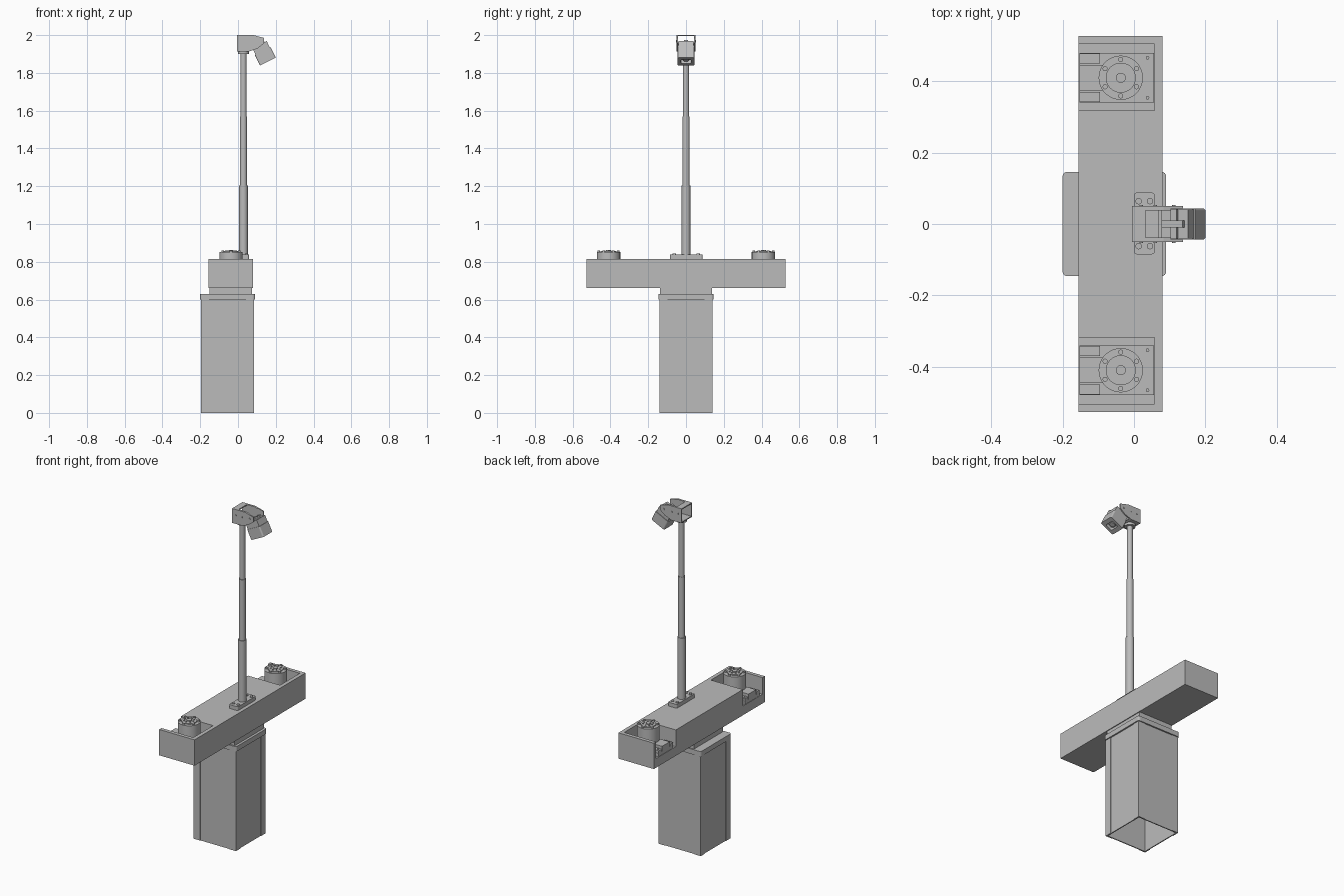
import bpy, bmesh, math
from mathutils import Matrix, Vector

if "Cube" in bpy.data.objects:
    bpy.data.objects.remove(bpy.data.objects["Cube"], do_unlink=True)

GREY = (0.5, 0.5, 0.5, 1)
metal = bpy.data.materials.new("plain grey")
metal.use_nodes = True
metal.diffuse_color = GREY
metal.node_tree.nodes["Principled BSDF"].inputs["Base Color"].default_value = GREY


def finish(name, bm):
    bmesh.ops.recalc_face_normals(bm, faces=bm.faces)
    mesh = bpy.data.meshes.new(name)
    bm.to_mesh(mesh)
    bm.free()
    mesh.materials.append(metal)
    obj = bpy.data.objects.new(name, mesh)
    bpy.context.collection.objects.link(obj)
    return obj


def activate(obj):
    bpy.ops.object.select_all(action='DESELECT')
    obj.select_set(True)
    bpy.context.view_layer.objects.active = obj


def box(name, x, y, z, bevel=0):
    """Box from (low, high) ranges, optionally with rounded upright edges."""
    bm = bmesh.new()
    bmesh.ops.create_cube(bm, size=1)
    for v in bm.verts:
        v.co = [r[0] if c < 0 else r[1] for c, r in zip(v.co, (x, y, z))]
    if bevel:
        upright = [e for e in bm.edges
                   if abs(e.verts[0].co.z - e.verts[1].co.z) > 1e-5]
        bmesh.ops.bevel(bm, geom=upright, offset=bevel, segments=4,
                        profile=0.5, affect='EDGES')
    return finish(name, bm)


def cylinder(name, x, y, z, radius, sides=32):
    bm = bmesh.new()
    bmesh.ops.create_cone(bm, cap_ends=True, segments=sides, radius1=radius,
                          radius2=radius, depth=z[1] - z[0])
    bmesh.ops.translate(bm, verts=bm.verts, vec=(x, y, sum(z) / 2))
    obj = finish(name, bm)
    activate(obj)
    bpy.ops.object.shade_smooth_by_angle(angle=math.radians(35))
    return obj


def prism(name, points, push):
    """Extrude a flat outline of 3D points along a vector."""
    bm = bmesh.new()
    face = bm.faces.new([bm.verts.new(p) for p in points])
    new = bmesh.ops.extrude_face_region(bm, geom=[face])["geom"]
    bmesh.ops.translate(bm, vec=push,
                        verts=[g for g in new if isinstance(g, bmesh.types.BMVert)])
    return finish(name, bm)


def cut(obj, *cutters):
    for cutter in cutters:
        mod = obj.modifiers.new("cut", 'BOOLEAN')
        mod.operation = 'DIFFERENCE'
        mod.solver = 'EXACT'
        mod.object = cutter
        activate(obj)
        bpy.ops.object.modifier_apply(modifier=mod.name)
        bpy.data.objects.remove(cutter, do_unlink=True)
    return obj


# Hollow column with slightly raised corner posts
cx, half, post, raised = -0.056, 0.14, 0.042, 0.003
outline = []
for sx, sy in ((1, 1), (-1, 1), (-1, -1), (1, -1)):
    corner = [(half - raised, half - post), (half, half - post), (half, half),
              (half - post, half), (half - post, half - raised)]
    if sx * sy < 0:
        corner.reverse()
    outline += [(cx + sx * px, sy * py, 0) for px, py in corner]
column = prism("column", outline, (0, 0, 0.6))
inner = half - 0.009
cut(column, box("column_bore", (cx - inner, cx + inner), (-inner, inner), (-0.1, 0.595)))
box("column_cap", (-0.2, 0.09), (-0.146, 0.146), (0.6, 0.63), bevel=0.012)
box("neck", (-0.15, 0.075), (-0.138, 0.138), (0.63, 0.66))

# Cross beam with a pocket open to one side at each end
FLOOR, TOP = 0.715, 0.815
beam = box("cross_beam", (-0.155, 0.08), (-0.527, 0.527), (0.66, TOP))
cut(beam, *[box("pocket", (-0.3, 0.057), sorted((s * 0.318, s * 0.505)), (FLOOR, 1))
            for s in (-1, 1)])


def ring(name, x, y, z, ring_radius, radius, count, start=0, sides=12):
    for i in range(count):
        a = start + math.tau * i / count
        cylinder(f"{name}_{i + 1}", x + ring_radius * math.cos(a),
                 y + ring_radius * math.sin(a), z, radius, sides)


# Rotary drives standing in the pockets
for label, y in (("front", -0.41), ("back", 0.41)):
    mx = -0.037
    box(label + "_drive_plate", (-0.153, 0.056), (y - 0.07, y + 0.07), (FLOOR, 0.735))
    box(label + "_drive_block", (-0.153, -0.08), (y - 0.036, y + 0.036), (0.735, 0.765))
    for s in (-1, 1):
        box(f"{label}_drive_clamp_{s}", (-0.153, -0.095),
            sorted((y + s * 0.04, y + s * 0.068)), (0.735, 0.75))
        for bx in (-0.14, -0.11, 0.038):
            cylinder(f"{label}_clamp_bolt", bx, y + s * 0.056, (0.733, 0.754), 0.005, 12)
    cylinder(label + "_drive_body", mx, y, (0.735, 0.852), 0.062, 48)
    cylinder(label + "_drive_flange", mx, y, (0.85, 0.857), 0.042, 48)
    ring(label + "_flange_bolt", mx, y, (0.85, 0.86), 0.051, 0.007, 6, math.pi / 6)
    ring(label + "_hub_pin", mx, y, (0.855, 0.861), 0.027, 0.004, 8)
    cylinder(label + "_drive_hub", mx, y, (0.855, 0.862), 0.014, 24)

# Telescopic pole on a bolted foot
PX = 0.029
box("pole_foot", (0, 0.058), (-0.085, 0.088), (TOP, 0.838), bevel=0.008)
for fx in (0.013, 0.045):
    for fy in (-0.062, 0.064):
        cylinder("foot_bolt", fx, fy, (0.83, 0.843), 0.009, 16)
cylinder("pole_lower", PX, 0, (0.83, 1.205), 0.023)
cylinder("pole_middle", PX, 0, (1.2, 1.57), 0.019)
cylinder("pole_upper", PX, 0, (1.56, 1.91), 0.016)
cylinder("pole_collar", PX, 0, (1.9, 1.916), 0.03)

# Head bracket: folded shell, open at both ends and partly on top
side = [(-0.005, 1.914), (-0.005, 2.0), (0.082, 2.0), (0.138, 1.985),
        (0.138, 1.957), (0.105, 1.93), (0.06, 1.914)]
bracket = prism("head_bracket", [(x, -0.05, z) for x, z in side], (0, 0.1, 0))
cut(bracket,
    box("bracket_tunnel", (-0.1, 0.3), (-0.043, 0.043), (1.92, 1.994)),
    box("bracket_window", (0.032, 0.3), (-0.038, 0.038), (1.925, 2.1)),
    box("bracket_mouth", (0.07, 0.3), (-0.043, 0.043), (1.8, 1.96)))
for s in (-1, 1):
    for bx, bz in ((0.02, 1.965), (0.06, 1.965), (0.112, 1.968)):
        pin = cylinder("bracket_pin", 0, 0, (-0.003, 0.003), 0.005, 12)
        pin.matrix_world = (Matrix.Translation((bx, s * 0.05, bz))
                            @ Matrix.Rotation(math.pi / 2, 4, 'X'))

# Tilted camera housing with a recessed lens, built upright then turned
tilt = (Matrix.Translation((0.158, 0, 1.86))
        @ Matrix.Rotation(math.radians(-26), 4, 'Y'))
housing = box("camera_housing", (-0.047, 0.047), (-0.044, 0.044), (0, 0.062), bevel=0.008)
cut(housing, box("lens_recess", (-0.022, 0.022), (-0.028, 0.028), (-0.1, 0.02), bevel=0.01))
parts = [housing,
         cylinder("camera_lens", 0, 0, (0.008, 0.03), 0.016),
         box("camera_neck", (-0.042, 0.042), (-0.04, 0.04), (0.062, 0.1)),
         box("camera_cross_bar", (-0.01, 0.01), (-0.042, 0.042), (0.098, 0.108)),
         box("camera_spine", (-0.035, 0.03), (-0.01, 0.01), (0.098, 0.112))]
for part in parts:
    part.matrix_world = tilt
